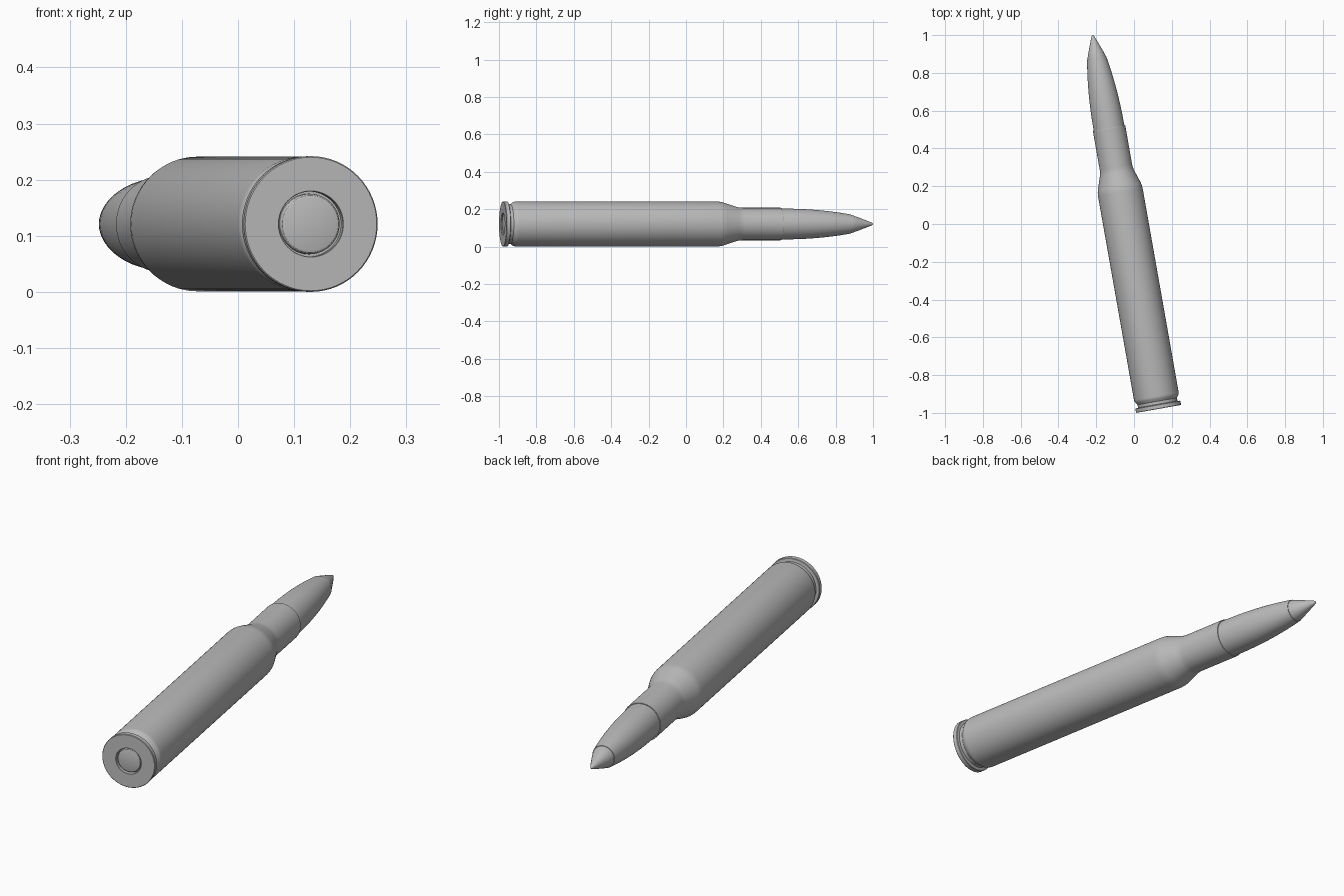
import bpy, bmesh, math
from mathutils import Matrix

if "Cube" in bpy.data.objects:
    bpy.data.objects.remove(bpy.data.objects["Cube"])

R = 0.121
metal = bpy.data.materials.new("grey metal")
metal.diffuse_color = (0.5, 0.5, 0.5, 1)
metal.use_nodes = True
metal.node_tree.nodes["Principled BSDF"].inputs["Base Color"].default_value = metal.diffuse_color

# Local +z of each lathe runs along the cartridge, turned 10 degrees in plan
PLACE = (Matrix.Translation((0.13, -0.979, R))
         @ Matrix.Rotation(math.radians(10), 4, 'Z')
         @ Matrix.Rotation(math.radians(-90), 4, 'X'))


def lathe(name, profile, n=64):
    """Revolve (distance, radius) points; zero radius makes a pole."""
    bm = bmesh.new()
    rings = []
    for s, r in profile:
        count = n if r > 0 else 1
        rings.append([bm.verts.new((r * math.cos(2 * math.pi * i / n),
                                    r * math.sin(2 * math.pi * i / n), s))
                      for i in range(count)])
    for a, b in zip(rings, rings[1:]):
        for i in range(n):
            j = (i + 1) % n
            quad = [a[i % len(a)], a[j % len(a)], b[j % len(b)], b[i % len(b)]]
            bm.faces.new(list(dict.fromkeys(quad)))
    bmesh.ops.recalc_face_normals(bm, faces=bm.faces)
    me = bpy.data.meshes.new(name)
    bm.to_mesh(me)
    bm.free()
    me.transform(PLACE)
    me.materials.append(metal)
    ob = bpy.data.objects.new(name, me)
    bpy.context.collection.objects.link(ob)
    bpy.context.view_layer.objects.active = ob
    ob.select_set(True)
    bpy.ops.object.shade_smooth_by_angle(angle=math.radians(25))
    ob.select_set(False)
    return ob


# Case: primer pocket, rim, extraction groove, body, shoulder, neck
lathe("case", [
    (0.02, 0), (0.02, 0.058), (0.001, 0.058), (0, 0.059),
    (0, 0.119), (0.002, R), (0.021, R), (0.023, 0.119),
    (0.025, 0.106), (0.041, 0.106), (0.056, 0.117), (0.062, 0.119),
    (0.07, 0.12), (1.165, 0.12), (1.185, 0.118), (1.2, 0.114),
    (1.27, 0.091), (1.285, 0.088), (1.3, 0.087),
    (1.507, 0.087), (1.509, 0.086), (1.509, 0.08), (1.49, 0)])

# Primer cup seated in the pocket
lathe("primer", [(0.004, 0), (0.004, 0.047), (0.0055, 0.051),
                 (0.009, 0.0535), (0.019, 0.054), (0.019, 0)])

# Bullet jacket with a curved ogive
ogive = [(1.5 + 0.388 * t, 0.0825 - 0.0315 * t ** 2.2)
         for t in [i / 14 for i in range(15)]]
lathe("bullet_jacket", [(1.45, 0), (1.45, 0.0825)] + ogive + [(1.888, 0)])

# Tip
lathe("bullet_tip", [(1.886, 0), (1.886, 0.049), (1.892, 0.0485),
                     (1.92, 0.039), (1.96, 0.024), (1.99, 0.0125),
                     (2.002, 0.0075), (2.007, 0.004), (2.0095, 0)])
